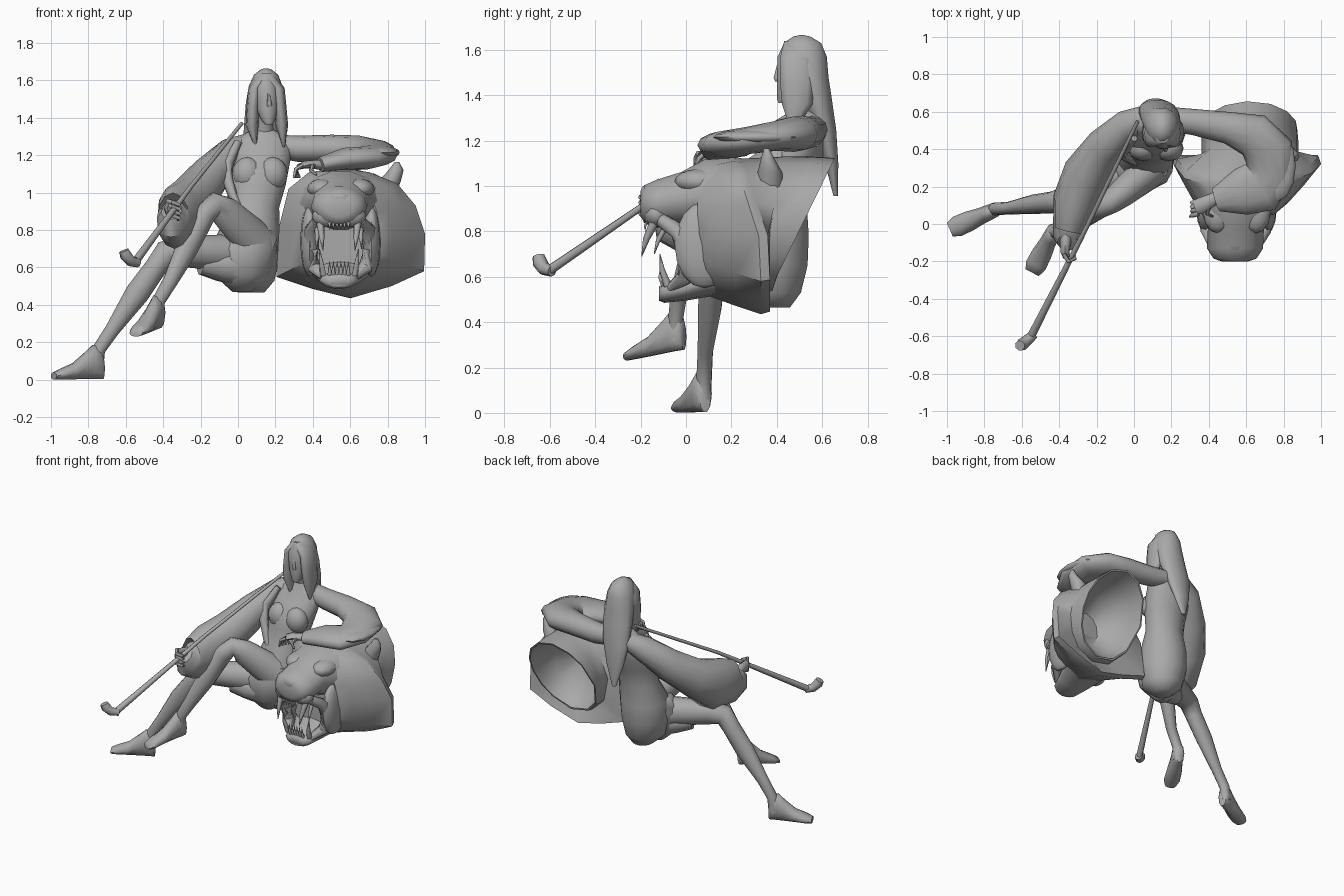
import bpy, bmesh, math
from mathutils import Vector as V

mat = bpy.data.materials.new("clay_grey")
mat.diffuse_color = (0.4, 0.4, 0.4, 1)
Z, Y = (0, 0, 1), (0, 1, 0)


def finish(name, bm, angle=60):
    bmesh.ops.recalc_face_normals(bm, faces=bm.faces)
    me = bpy.data.meshes.new(name)
    bm.to_mesh(me)
    bm.free()
    ob = bpy.data.objects.new(name, me)
    bpy.context.collection.objects.link(ob)
    me.materials.append(mat)
    bpy.ops.object.select_all(action='DESELECT')
    ob.select_set(True)
    bpy.context.view_layer.objects.active = ob
    bpy.ops.object.shade_smooth_by_angle(angle=math.radians(angle))
    return ob


def skin(name, rings, angle=60):
    """Bridge rings of points and cap both ends."""
    bm = bmesh.new()
    vs = [[bm.verts.new(p) for p in r] for r in rings]
    n = len(vs[0])
    for a, b in zip(vs, vs[1:]):
        for i in range(n):
            j = (i + 1) % n
            bm.faces.new((a[i], a[j], b[j], b[i]))
    bm.faces.new(vs[0])
    bm.faces.new(vs[-1][::-1])
    return finish(name, bm, angle)


def loft(name, st, axis=None, n=12, angle=60):
    """Elliptical rings at stations x, y, z, side radius, up radius."""
    pts = [V(s[:3]) for s in st]
    rings = []
    for i, s in enumerate(st):
        t = V(axis) if axis else (pts[min(i + 1, len(pts) - 1)] - pts[max(i - 1, 0)])
        t.normalize()
        side = V((1, 0, 0)) if axis == Z else t.cross(V(Z)).normalized()
        up = side.cross(t)
        rings.append([pts[i] + side * s[3] * math.cos(k * math.tau / n)
                      + up * s[4] * math.sin(k * math.tau / n) for k in range(n)])
    return skin(name, rings, angle)


def tube(name, pts, radii, n=8):
    return loft(name, [(*p, r, r) for p, r in zip(pts, radii)], n=n)


def ball(name, loc, r):
    bm = bmesh.new()
    bmesh.ops.create_uvsphere(bm, u_segments=12, v_segments=8, radius=1)
    for v in bm.verts:
        v.co = V([c * s + l for c, s, l in zip(v.co, r, loc)])
    return finish(name, bm)


def spike(name, base, tip, r):
    tube(name, [base, V(base).lerp(V(tip), .5) + V((0, -.008, 0)), tip], [r, r * .7, .002], 6)


# Torso, robe and chest
loft("torso", [(.07, .39, .465, .07, .07), (.06, .37, .53, .135, .14), (.055, .37, .65, .165, .17),
               (.06, .385, .78, .165, .16), (.08, .42, .92, .14, .115), (.1, .45, 1.04, .155, .12),
               (.105, .475, 1.12, .165, .13), (.12, .51, 1.2, .165, .11), (.13, .545, 1.28, .16, .075),
               (.135, .54, 1.32, .09, .06), (.14, .53, 1.34, .04, .04)], Z, 14)
for x in (.05, .185):
    ball("breast", (x, .405, 1.1), (.08, .07, .09))
loft("robe_hem", [(.02, .3, .47, .05, .03), (.02, .28, .56, .15, .09),
                  (.03, .3, .7, .18, .13), (.05, .34, .8, .15, .13)], Z, 10)
loft("robe_fold", [(-.2, .21, .62, .05, .06), (-.1, .25, .61, .09, .085), (.03, .3, .6, .1, .11)], n=10)
# Open front edge of the robe
tube("robe_lapel", [(.0, .46, 1.27), (-.05, .4, 1.16), (-.055, .37, 1.06), (-.01, .34, .94), (.04, .32, .85)],
     [.02, .03, .03, .025, .015])

# Head and hair
loft("neck", [(.135, .54, 1.29, .06, .05), (.145, .52, 1.36, .042, .045), (.15, .5, 1.44, .045, .05)], Z)
loft("face", [(.165, .425, 1.365, .02, .018), (.162, .44, 1.385, .036, .04), (.158, .465, 1.44, .058, .066),
              (.155, .48, 1.5, .068, .082), (.15, .49, 1.57, .073, .088), (.15, .5, 1.63, .055, .07)], Z, 14)
loft("nose", [(.168, .402, 1.46, .012, .01), (.168, .398, 1.475, .013, .014),
              (.163, .405, 1.53, .006, .006)], Z, 6)
loft("hair", [(.11, .66, .955, .015, .01), (.115, .642, 1.1, .065, .03), (.125, .615, 1.25, .1, .048),
              (.14, .575, 1.38, .106, .07), (.145, .55, 1.48, .103, .08), (.148, .525, 1.57, .09, .098),
              (.15, .513, 1.63, .065, .085), (.15, .51, 1.658, .03, .04), (.15, .51, 1.665, .01, .01)], Z, 14)
for x0, x1, x2, tip in ((.09, .08, .075, .095), (.215, .225, .234, .245)):
    loft("hair_lock", [(tip, .47, 1.245, .006, .01), (x2, .49, 1.36, .034, .07), (x1, .49, 1.46, .034, .08),
                       (x0, .485, 1.56, .034, .075), (.15, .49, 1.64, .04, .06)], Z, 10)

# Legs
loft("right_leg", [(.05, .34, .67, .1, .11), (-.12, .25, .68, .09, .095), (-.3, .16, .685, .075, .082),
                   (-.39, .125, .675, .065, .07), (-.44, .115, .6, .058, .06), (-.54, .105, .46, .052, .065),
                   (-.67, .085, .27, .034, .04), (-.745, .08, .16, .034, .036), (-.755, .078, .06, .034, .036)])
loft("left_leg", [(.12, .32, .7, .1, .12), (.04, .25, .79, .09, .105), (-.07, .16, .9, .075, .085),
                  (-.125, .115, .94, .062, .062), (-.18, .085, .88, .054, .062), (-.27, .03, .71, .052, .064),
                  (-.36, -.03, .53, .036, .042), (-.425, -.045, .42, .034, .036), (-.435, -.045, .32, .034, .04)])


def foot(name, heel, toe):
    """Flat-soled foot from heel to toe."""
    h, t = V(heel), V(toe)
    d = t - h
    st = [(0, .026, .06), (.05, .038, .085), (.2, .042, .095), (.35, .044, .075),
          (.6, .054, .045), (.85, .056, .03), (1, .04, .02)]
    loft(name, [(*(h.lerp(t, k) + V((0, 0, r))), w, r) for k, w, r in st], (d.x, d.y, 0), 10)


foot("right_foot", (-.722, .085, 0), (-.985, -.03, 0))
foot("left_foot", (-.415, -.01, .275), (-.545, -.26, .23))

# Wide robe sleeves
loft("left_sleeve", [(.2, .56, 1.25, .065, .06), (.32, .545, 1.235, .07, .07), (.5, .515, 1.235, .085, .075),
                     (.64, .475, 1.228, .12, .078), (.72, .39, 1.22, .135, .065), (.73, .27, 1.2, .125, .06),
                     (.68, .2, 1.185, .145, .062), (.57, .17, 1.18, .125, .06),
                     (.44, .13, 1.15, .065, .04)], n=12)
ball("elbow_drape", (.765, .31, 1.215), (.1, .19, .035))
loft("right_sleeve", [(.06, .57, 1.26, .065, .06), (-.03, .53, 1.215, .085, .085), (-.15, .42, 1.09, .105, .11),
                      (-.25, .27, .965, .13, .13), (-.31, .12, .875, .125, .18),
                      (-.345, -.03, .85, .09, .15), (-.35, -.06, .86, .085, .12), (-.355, -.1, .9, .055, .06)],
     n=12, angle=45)

# Hands with fingers
loft("left_hand", [(.48, .16, 1.145, .035, .03), (.42, .13, 1.15, .035, .025),
                   (.36, .1, 1.15, .042, .02), (.33, .085, 1.14, .038, .016)], n=8)
for i in range(4):
    y = .055 + i * .023
    tube("left_finger", [(.345, y, 1.145), (.31, y - .01, 1.125), (.3 + .01 * i, y - .015, 1.08)],
         [.013, .012, .007], 6)
tube("left_thumb", [(.4, .09, 1.145), (.39, .055, 1.12), (.42, .04, 1.095)], [.015, .012, .007], 6)
loft("right_hand", [(-.36, -.02, .9, .035, .035), (-.365, -.09, .91, .03, .035),
                    (-.37, -.15, .92, .024, .042), (-.36, -.18, .92, .018, .034)], n=8)
for i in range(4):
    z = .955 - i * .024
    tube("right_finger", [(-.375, -.16, z), (-.35, -.2, z - .005), (-.315, -.185, z - .02),
                          (-.32, -.16, z - .03)], [.013, .012, .011, .007], 6)

# Long smoking pipe
tube("pipe_stem", [(.02, .55, 1.37), (-.25, -.01, 1.035), (-.55, -.6, .63)], [.01, .012, .022])
tube("pipe_bowl", [(-.535, -.59, .625), (-.575, -.625, .635), (-.6, -.645, .665), (-.61, -.65, .69)],
     [.025, .03, .033, .028])

# Beast pelt: cheeks flare to a wide ruff, then a hollow neck opens behind
rim = [(1, .78), (.95, .93), (.85, 1.05), (.7, 1.11), (.54, 1.13), (.38, 1.11), (.27, 1.02), (.22, .82),
       (.205, .55), (.4, .485), (.6, .435), (.82, .5), (.995, .58)]
C = V((.56, .82))


def ruff_ring(t, y=None, scale=1.0):
    out = []
    for x, z in rim:
        d = V((x, z)) - C
        a = math.atan2(d.y, d.x)
        p = C + V((.19 * math.cos(a), .28 * math.sin(a))).lerp(d, t) * scale
        yr = .33 - max(0, z - .75) * .32
        out.append(V((p.x, (.05 + (yr - .05) * t ** 1.2) if y is None else yr + y, p.y)))
    return out


def neck_ring(scale, depth):
    out = []
    for x, z in rim:
        d = V((x, z)) - C
        a = math.atan2(d.y, d.x)
        px, pz = .62 + .26 * scale * math.cos(a), .83 + .3 * scale * math.sin(a)
        back = .38 + max(0, pz - .56) * .49
        out.append(V((px, .3 + (back - .3) * depth, pz)))
    return out


skin("beast_pelt", [ruff_ring(0), ruff_ring(.3), ruff_ring(.65), ruff_ring(1), ruff_ring(1, .04, .97),
                    neck_ring(1.0, .35), neck_ring(1.0, .7), neck_ring(.98, 1), neck_ring(.94, 1.0),
                    neck_ring(.88, .6), neck_ring(.75, .1), neck_ring(.4, -.4)], 40)

# Beast snout, jaw, cheeks and ear
loft("beast_snout", [(.54, -.2, .92, .07, .05), (.54, -.185, .92, .115, .085), (.54, -.13, .925, .15, .105),
                     (.545, -.02, .945, .15, .12), (.55, .08, .955, .2, .165), (.56, .22, .92, .26, .21)],
     Y, 14)
loft("beast_nose", [(.54, -.2, .965, .03, .015), (.54, -.19, .97, .055, .03), (.54, -.12, .985, .07, .05)], Y, 10)
loft("beast_jaw", [(.54, -.12, .525, .06, .03), (.54, -.095, .53, .095, .045), (.545, 0, .55, .125, .055),
                   (.55, .12, .59, .17, .075), (.56, .24, .62, .2, .1)], Y, 12)
for s in (-1, 1):
    ball("cheek", (.548 + s * .165, .08, .74), (.05, .13, .19))
    tube("mouth_corner", [(.54 + s * .115, -.11, .85), (.545 + s * .15, -.03, .8), (.55 + s * .155, .0, .7),
                          (.545 + s * .135, .0, .6), (.54 + s * .085, -.07, .55)], [.03, .04, .04, .04, .02], 10)
    ball("brow", (.55 + s * .1, .06, 1.02), (.08, .11, .055))
    ball("nostril_pad", (.54 + s * .065, -.13, .875), (.08, .055, .06))
    spike("upper_fang", (.54 + s * .1, -.14, .84), (.54 + s * .085, -.195, .69), .022)
    spike("side_fang", (.54 + s * .115, -.09, .82), (.54 + s * .12, -.14, .7), .016)
    spike("lower_fang", (.54 + s * .085, -.08, .56), (.54 + s * .105, -.115, .7), .018)
loft("beast_ear", [(.79, .37, .98, .05, .06), (.81, .37, 1.06, .06, .055),
                   (.845, .36, 1.12, .04, .03), (.85, .355, 1.165, .012, .012)], Z, 8)
for i in range(6):
    x = .49 + i * .02
    spike("lower_tooth", (x, -.1, .56), (x, -.115, .635), .011)
    spike("upper_tooth", (x, -.165, .85), (x, -.18, .8), .01)
